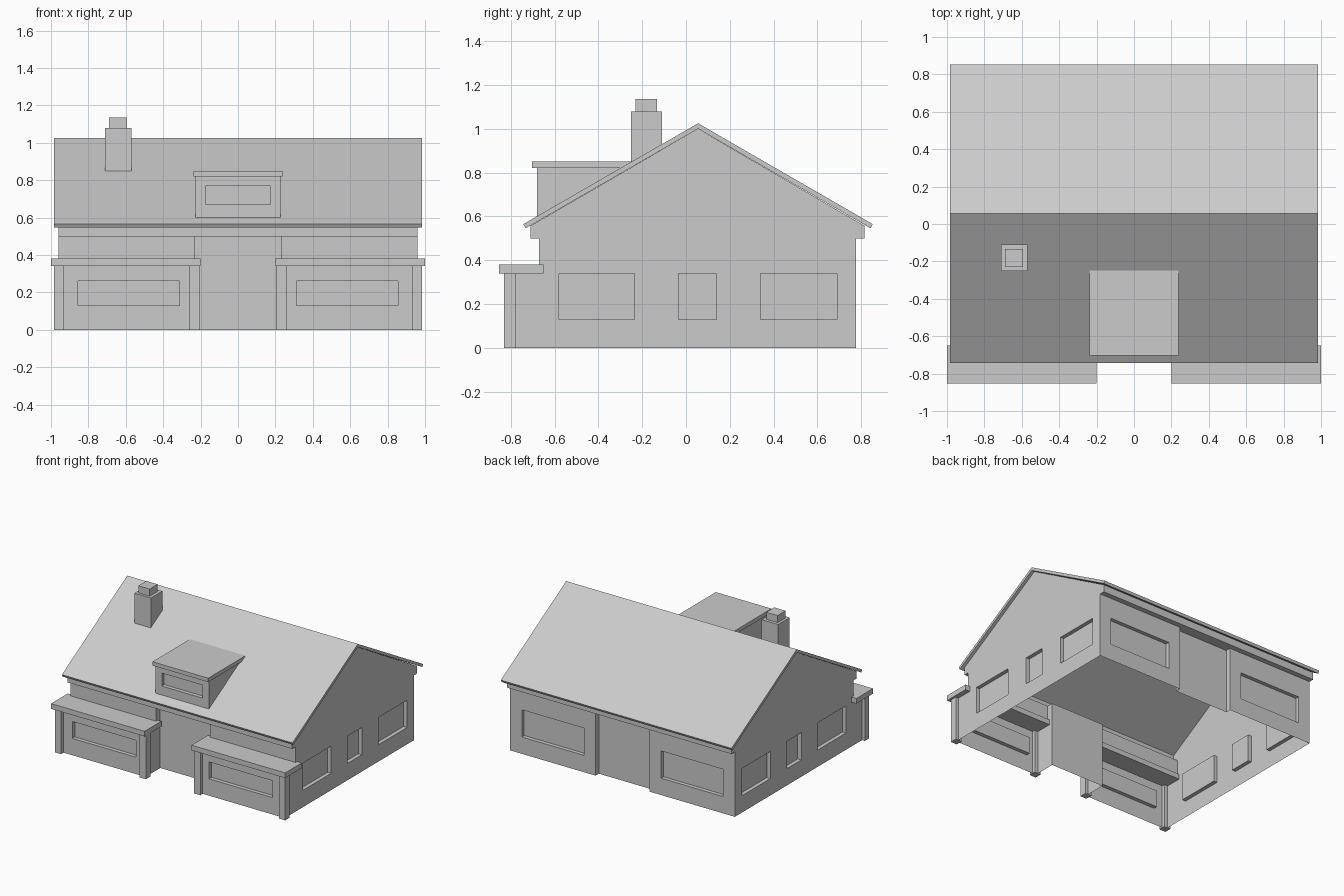
import bpy, bmesh

cube = bpy.data.objects.get("Cube")
if cube:
    bpy.data.objects.remove(cube, do_unlink=True)

# One plain grey for the whole house
GREY = (0.6, 0.6, 0.6, 1)
plaster = bpy.data.materials.new("plain_grey")
plaster.use_nodes = True
plaster.diffuse_color = GREY
plaster.node_tree.nodes["Principled BSDF"].inputs["Base Color"].default_value = GREY


def finish(name, bm):
    bmesh.ops.recalc_face_normals(bm, faces=bm.faces)
    mesh = bpy.data.meshes.new(name)
    bm.to_mesh(mesh)
    bm.free()
    mesh.materials.append(plaster)
    obj = bpy.data.objects.new(name, mesh)
    bpy.context.collection.objects.link(obj)
    return obj


def boxes(name, spans):
    """One object from boxes given as (x range, y range, z range)."""
    bm = bmesh.new()
    for span in spans:
        corners = bmesh.ops.create_cube(bm, size=1)["verts"]
        for v in corners:
            for axis, (low, high) in enumerate(span):
                v.co[axis] = high if v.co[axis] > 0 else low
    return finish(name, bm)


def prism(name, profile, half_width):
    """Extrude a (y, z) profile along x."""
    bm = bmesh.new()
    face = bm.faces.new([bm.verts.new((-half_width, y, z)) for y, z in profile])
    new = bmesh.ops.extrude_face_region(bm, geom=[face])["geom"]
    verts = [g for g in new if isinstance(g, bmesh.types.BMVert)]
    bmesh.ops.translate(bm, vec=(2 * half_width, 0, 0), verts=verts)
    return finish(name, bm)


def combine(target, tool, operation):
    """Apply a boolean and drop the helper object."""
    tool.hide_render = True
    mod = target.modifiers.new("combine", 'BOOLEAN')
    mod.operation, mod.solver, mod.object = operation, 'EXACT', tool
    bpy.context.view_layer.update()
    graph = bpy.context.evaluated_depsgraph_get()
    mesh = bpy.data.meshes.new_from_object(target.evaluated_get(graph))
    target.modifiers.clear()
    target.data = mesh
    bpy.data.objects.remove(tool, do_unlink=True)


def both_sides(span):
    (low, high), y, z = span
    return [span, ((-high, -low), y, z)]


# Walls: gabled body with boxed eaves
EAVE, RIDGE = 0.557, 1.0
walls = prism("walls", [(-.67, 0), (-.67, .5), (-.71, .5), (-.71, EAVE), (.055, RIDGE),
                        (.815, EAVE), (.815, .5), (.775, .5), (.775, 0)], .96)

# Front bays
combine(walls, boxes("bay_blocks", both_sides(((.23, .96), (-.8, -.6), (0, .34)))), 'UNION')

# Recessed middle of the front and back
middle = (-.23, .23)
combine(walls, boxes("recess_blocks", [(middle, (-.95, -.62), (-.1, .5)),
                                       (middle, (.735, .95), (-.1, .5))]), 'DIFFERENCE')

# Window recesses
openings = both_sides(((.312, .855), (-.95, -.77), (.13, .26)))
openings += both_sides(((.33, .86), (.745, .95), (.13, .34)))
for y in ((-.58, -.235), (-.035, .14), (.34, .69)):
    openings += both_sides(((.93, 1.1), y, (.13, .34)))
combine(walls, boxes("window_blocks", openings), 'DIFFERENCE')

# Open the shell below and where roofs cover it
bm = bmesh.new()
bm.from_mesh(walls.data)
hidden = [f for f in bm.faces
          if (f.normal.z < -.9 and f.calc_center_median().z < .01)
          or (f.normal.z > .3 and f.calc_center_median().z > .335)]
bmesh.ops.delete(bm, geom=hidden, context='FACES')
bm.to_mesh(walls.data)
bm.free()

# Main roof slab
prism("main_roof", [(-.742, .565), (.055, 1.025), (.852, .565),
                    (.842, .546), (.055, RIDGE), (-.732, .546)], .985)

# Bay roofs and corner posts
for side, name in ((1, "left"), (-1, "right")):
    def across(a, b):
        return tuple(sorted((side * a, side * b)))
    boxes(name + "_bay_roof", [(across(.2, 1), (-.853, -.65), (.34, .38))])
    boxes(name + "_bay_posts", [(across(x - .027, x + .027), (-.83, -.776), (0, .34))
                                for x in (.232, .957)])

# Dormer
dormer = prism("dormer", [(-.68, .6), (-.68, .82), (-.3, .82)], .228)
combine(dormer, boxes("dormer_window_block", [((-.175, .173), (-.8, -.65), (.67, .77))]),
        'DIFFERENCE')
prism("dormer_roof", [(-.703, .82), (-.703, .85), (-.243, .85), (-.295, .82)], .238)

# Chimney
boxes("chimney", [((-.71, -.57), (-.25, -.11), (.83, 1.08))])
boxes("chimney_cap", [((-.69, -.593), (-.23, -.133), (1.08, 1.135))])
